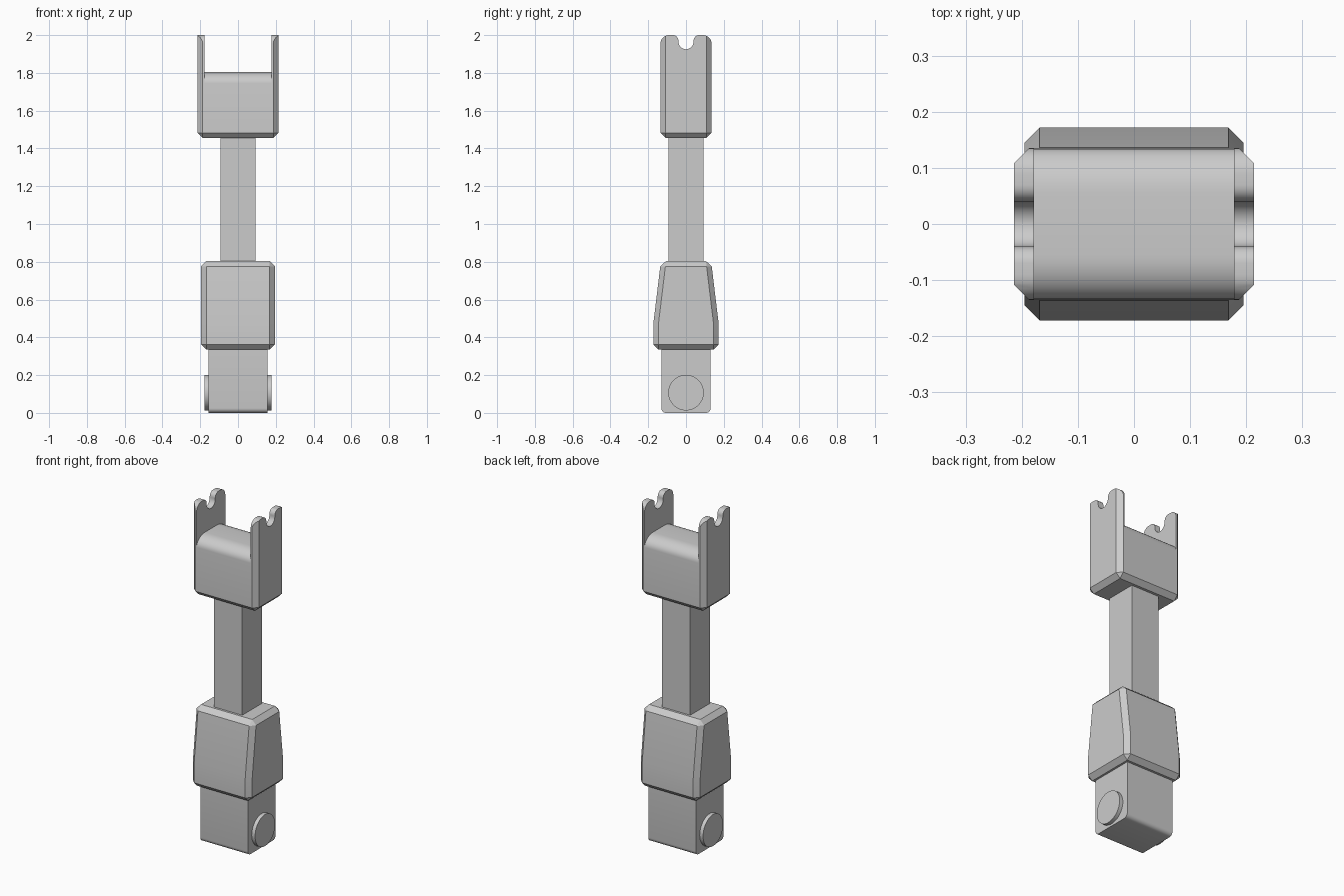
import bpy, bmesh
from math import sin, cos, radians

if "Cube" in bpy.data.objects:
    bpy.data.objects.remove(bpy.data.objects["Cube"])


def prism(name, profile, half_x, chamfer=0.0):
    """Extrude a (y, z) profile symmetrically along x, optionally chamfering its sharp edges."""
    bm = bmesh.new()
    face = bm.faces.new([bm.verts.new((-half_x, y, z)) for y, z in profile])
    ext = bmesh.ops.extrude_face_region(bm, geom=[face])
    moved = [v for v in ext["geom"] if isinstance(v, bmesh.types.BMVert)]
    bmesh.ops.translate(bm, verts=moved, vec=(2 * half_x, 0, 0))
    bmesh.ops.recalc_face_normals(bm, faces=bm.faces)
    if chamfer:
        sharp = [e for e in bm.edges if e.calc_face_angle(0) > radians(30)]
        bmesh.ops.bevel(bm, geom=sharp, offset=chamfer, segments=1, affect='EDGES')
    mesh = bpy.data.meshes.new(name)
    bm.to_mesh(mesh)
    bm.free()
    ob = bpy.data.objects.new(name, mesh)
    bpy.context.collection.objects.link(ob)
    return ob


def rect(hy, z0, z1):
    return [(-hy, z0), (hy, z0), (hy, z1), (-hy, z1)]


def arc(cy, cz, ry, rz, a0, a1, n=8):
    angles = [radians(a0 + (a1 - a0) * i / n) for i in range(n + 1)]
    return [(cy + ry * cos(a), cz + rz * sin(a)) for a in angles]


def mirrored(half):
    """Complete a half profile (y >= 0) with its reflection."""
    return half + [(-y, z) for y, z in reversed(half) if y > 1e-5]


def boolean(ob, cutter, operation):
    mod = ob.modifiers.new(operation, 'BOOLEAN')
    mod.operation, mod.object, mod.solver = operation, cutter, 'EXACT'
    bpy.context.view_layer.objects.active = ob
    bpy.ops.object.modifier_apply(modifier=mod.name)
    bpy.data.objects.remove(cutter)


def smooth(ob):
    bpy.ops.object.select_all(action='DESELECT')
    ob.select_set(True)
    bpy.context.view_layer.objects.active = ob
    bpy.ops.object.shade_smooth_by_angle(angle=radians(30))


# Fork head: chamfered block trimmed to the lobed, notched prong outline
fork = prism("fork_head", rect(0.135, 1.455, 2.3), 0.214, 0.027)
lobes = mirrored([(0.2, 1.3)]
                 + arc(0.09, 1.955, 0.045, 0.045, 0, 90)
                 + arc(0.07, 1.97, 0.03, 0.03, 90, 180)
                 + arc(0, 1.965, 0.04, 0.04, 0, -90))
lobes[1] = (0.2, 1.955)
lobes[-2] = (-0.2, 1.955)
lobes[1:2] = [(0.2, 1.955), (0.135, 1.955)]
lobes[-2:-1] = [(-0.135, 1.955), (-0.2, 1.955)]
boolean(fork, prism("lobe_cutter", lobes, 0.4), 'INTERSECT')

# Slot between the prongs, leaving a rounded saddle below
saddle = [(0.3, 2.4), (0.3, 1.745)] + arc(0.055, 1.745, 0.08, 0.06, 0, 90)
boolean(fork, prism("slot_cutter", mirrored(saddle), 0.178), 'DIFFERENCE')
smooth(fork)

# Square shaft
prism("shaft", rect(0.0925, 0.78, 1.47), 0.0925)

# Tapered lower housing
housing = mirrored([(0.172, 0.335), (0.172, 0.48), (0.133, 0.803)])
smooth(prism("tapered_housing", housing, 0.195, 0.027))

# Bottom tongue with rounded lower corners
tongue = mirrored([(0.131, 0.36)] + arc(0.106, 0.025, 0.025, 0.025, 0, -90, 5))
smooth(prism("tongue", tongue, 0.156))

# Pivot pin through the tongue
bpy.ops.mesh.primitive_cylinder_add(vertices=48, radius=0.094, depth=0.356,
                                    location=(0, 0, 0.107), rotation=(0, radians(90), 0))
pin = bpy.context.object
pin.name = "pivot_pin"
smooth(pin)
